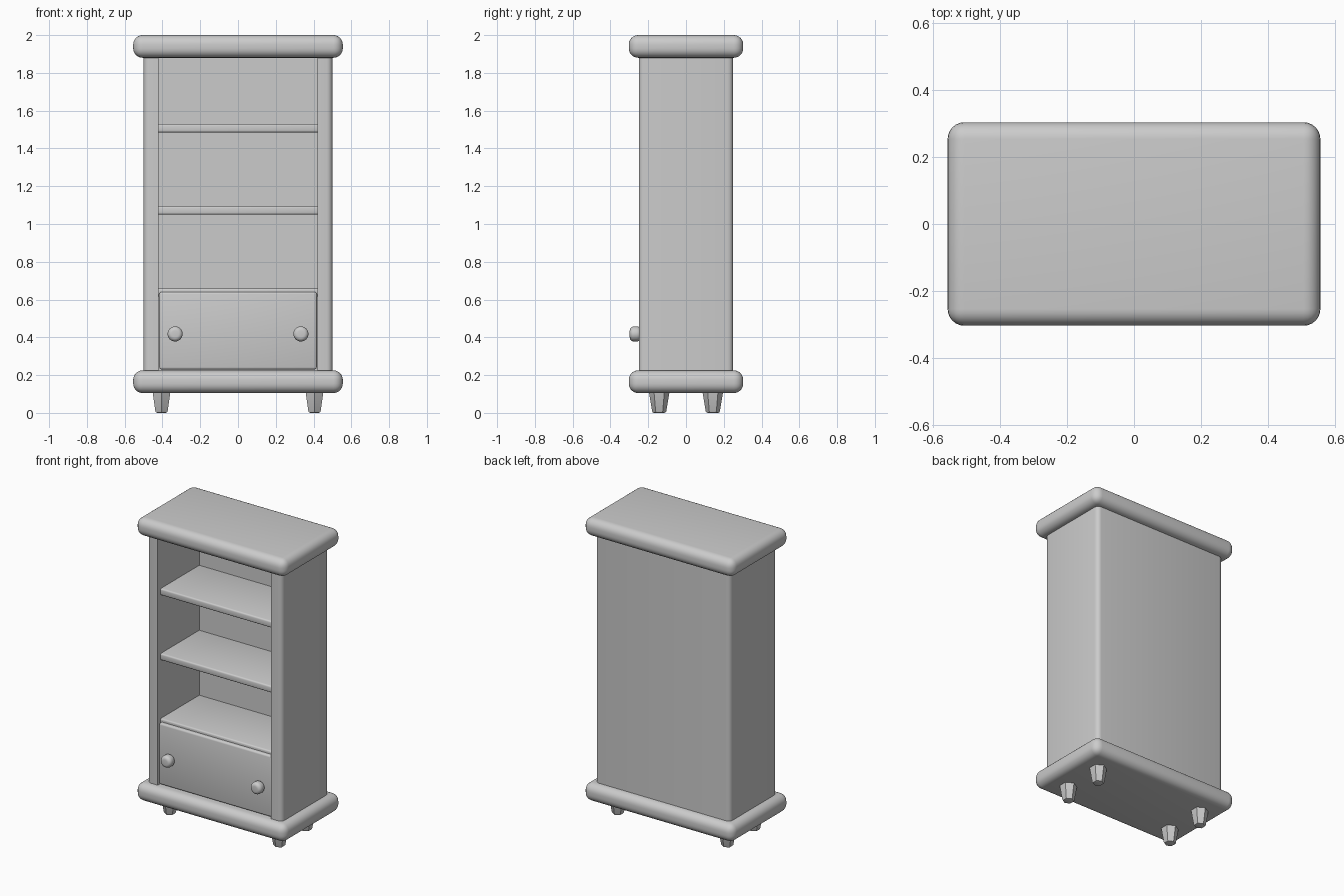
import bpy, bmesh
from math import pi

if "Cube" in bpy.data.objects:
    bpy.data.objects.remove(bpy.data.objects["Cube"])


def finish(name, bm, bevel=0.0, segments=4):
    """Turn a bmesh into a named, optionally bevelled, smooth object."""
    bmesh.ops.recalc_face_normals(bm, faces=bm.faces)
    mesh = bpy.data.meshes.new(name)
    bm.to_mesh(mesh)
    bm.free()
    ob = bpy.data.objects.new(name, mesh)
    bpy.context.collection.objects.link(ob)
    if bevel:
        mod = ob.modifiers.new("Bevel", "BEVEL")
        mod.width = bevel
        mod.segments = segments
        mod.limit_method = "ANGLE"
    bpy.ops.object.select_all(action="DESELECT")
    ob.select_set(True)
    bpy.context.view_layer.objects.active = ob
    if bevel:
        bpy.ops.object.modifier_apply(modifier="Bevel")
    bpy.ops.object.shade_smooth_by_angle(angle=pi / 6)
    return ob


def box(name, x, y, z, bevel=0.0, segments=4):
    """Box from (min, max) ranges."""
    bm = bmesh.new()
    bmesh.ops.create_cube(bm, size=1)
    for v in bm.verts:
        v.co = [sum(r) / 2 + c * (r[1] - r[0]) for r, c in zip((x, y, z), v.co)]
    return finish(name, bm, bevel, segments)


# Thick rounded slabs at top and bottom
for name, z in (("top_slab", 1.88), ("base_slab", 0.105)):
    box(name, (-0.555, 0.555), (-0.303, 0.303), (z, z + 0.12), 0.05, 6)

# Carcass: U-shaped plan (two sides and back) with rounded outer corners
plan = [(-0.42, -0.25), (-0.5, -0.25), (-0.5, 0.25), (0.5, 0.25),
        (0.5, -0.25), (0.42, -0.25), (0.42, 0.19), (-0.42, 0.19)]
bm = bmesh.new()
face = bm.faces.new([bm.verts.new((x, y, 0.2)) for x, y in plan])
ret = bmesh.ops.extrude_face_region(bm, geom=[face])
for v in ret["geom"]:
    if isinstance(v, bmesh.types.BMVert):
        v.co.z = 1.9
outer = [e for e in bm.edges
         if all(abs(v.co.x) > 0.49 for v in e.verts)
         and abs(e.verts[0].co.z - e.verts[1].co.z) > 1]
bmesh.ops.bevel(bm, geom=outer, offset=0.03, segments=4, profile=0.5, affect="EDGES")
finish("carcass", bm)

# Shelves with rounded front edges
for i, z in enumerate((0.615, 1.05, 1.485)):
    box(f"shelf_{i + 1}", (-0.43, 0.43), (-0.22, 0.21), (z, z + 0.045), 0.01, 3)

# Drawer front
box("drawer_front", (-0.417, 0.417), (-0.243, -0.19), (0.23, 0.64), 0.012, 3)

for sx in (-1, 1):
    side = "left" if sx < 0 else "right"
    # Flattened round drawer knob
    bm = bmesh.new()
    bmesh.ops.create_cone(bm, cap_ends=True, segments=24, radius1=0.04,
                          radius2=0.04, depth=0.06)
    for v in bm.verts:
        x, y, z = v.co
        v.co = (sx * 0.333 + x, -0.268 + z, 0.418 + y)
    for v in bm.verts:
        v.co.y = -0.298 if v.co.y < -0.268 else -0.238
    finish(f"knob_{side}", bm, 0.022, 5)

    # Tapered six-sided feet
    for sy in (-1, 1):
        bm = bmesh.new()
        bmesh.ops.create_cone(bm, cap_ends=True, segments=6, radius1=0.036,
                              radius2=0.056, depth=0.12)
        rim = [e for e in bm.edges if all(v.co.z < 0 for v in e.verts)]
        bmesh.ops.bevel(bm, geom=rim, offset=0.008, segments=2, profile=0.5,
                        affect="EDGES")
        bmesh.ops.translate(bm, verts=bm.verts, vec=(sx * 0.405, sy * 0.142, 0.06))
        finish(f"{'front' if sy < 0 else 'back'}_foot_{side}", bm)
